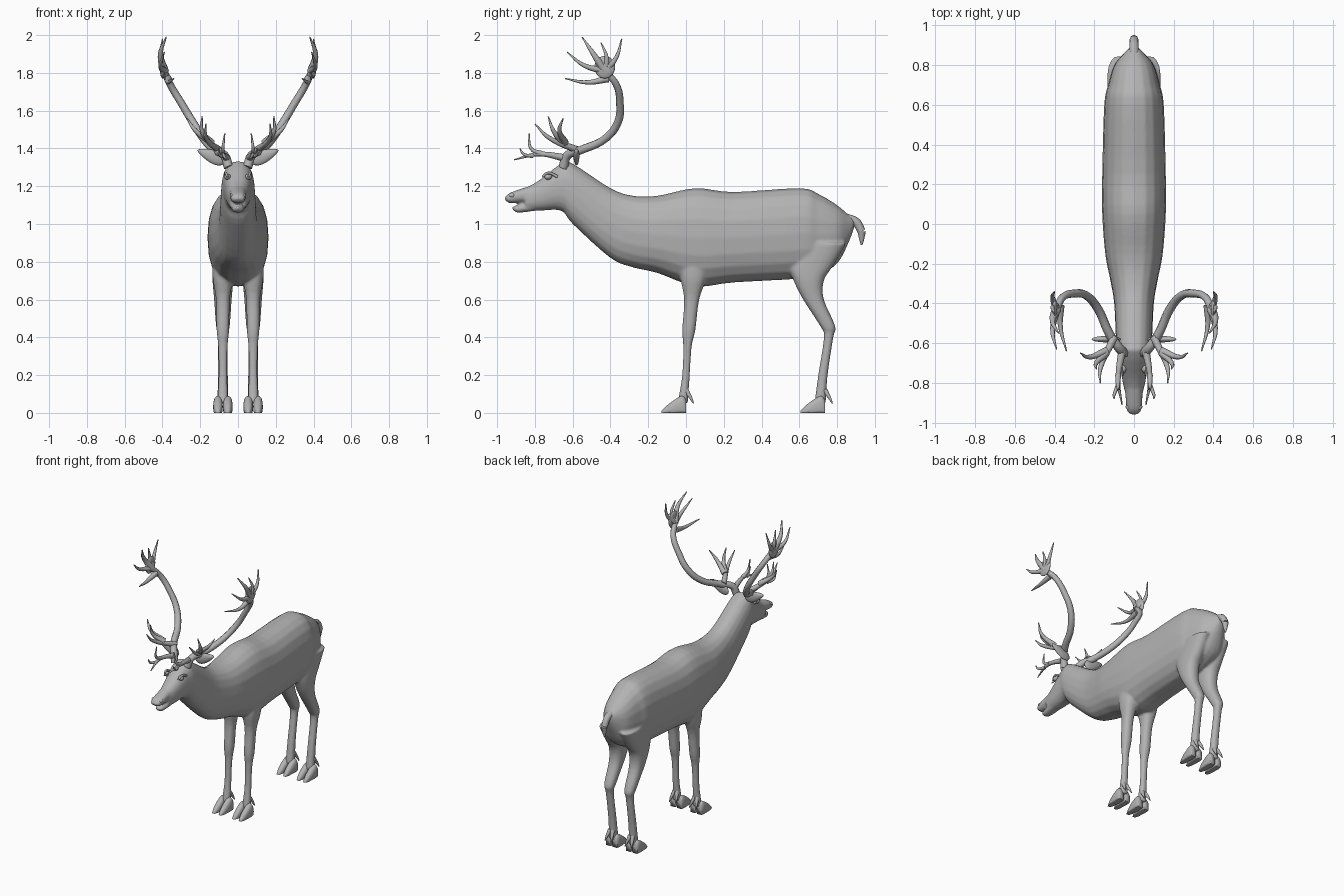
import bpy, bmesh, math
from mathutils import Matrix

if "Cube" in bpy.data.objects:
    bpy.data.objects.remove(bpy.data.objects["Cube"])

grey = bpy.data.materials.new("warm_grey")
grey.use_nodes = True
grey.diffuse_color = (.45, .45, .45, 1)
shader = grey.node_tree.nodes["Principled BSDF"]
shader.inputs["Base Color"].default_value = grey.diffuse_color


def finish(name, bm):
    """Turn a bmesh into a smooth shaded object."""
    bmesh.ops.recalc_face_normals(bm, faces=bm.faces)
    for face in bm.faces:
        face.smooth = True
    mesh = bpy.data.meshes.new(name)
    bm.to_mesh(mesh)
    bm.free()
    mesh.materials.append(grey)
    obj = bpy.data.objects.new(name, mesh)
    bpy.context.collection.objects.link(obj)
    return obj


def smooth_rows(rows, steps=4):
    """Interpolate the rows of a cross-section list with a soft curve."""
    result = []
    for i in range(len(rows) - 1):
        before, start, end = rows[max(i - 1, 0)], rows[i], rows[i + 1]
        after = rows[min(i + 2, len(rows) - 1)]
        for k in range(steps):
            t = k / steps
            ease = t * t * (3 - 2 * t)
            leave, arrive = t * (1 - t) ** 2 / 2, t * t * (t - 1) / 2
            result.append([b + (c - b) * ease + (c - a) * leave + (d - b) * arrive
                           for a, b, c, d in zip(before, start, end, after)])
    return result + [rows[-1]]


def soft(value):
    """Make the oval cross-sections slightly square."""
    return math.copysign(abs(value) ** .85, value)


def loft(bm, axis, rows, centre=0, sides=20):
    """Skin ovals along y or z; rows are (position, low, high, half width)."""
    rings = []
    for position, low, high, width in smooth_rows(rows):
        ring = []
        for k in range(sides):
            angle = math.tau * k / sides
            x = centre + width * soft(math.cos(angle))
            v = (low + high) / 2 + (high - low) / 2 * soft(math.sin(angle))
            point = (x, position, max(v, 0)) if axis == "y" else (x, v, position)
            ring.append(bm.verts.new(point))
        rings.append(ring)
    for ring, following in zip(rings, rings[1:]):
        for k in range(sides):
            n = (k + 1) % sides
            bm.faces.new((ring[k], ring[n], following[n], following[k]))
    bm.faces.new(rings[0])
    bm.faces.new(rings[-1])


def tubes(name, branches, side=1):
    """Round branches; each is (start radius, end radius, points)."""
    curve = bpy.data.curves.new(name, "CURVE")
    curve.dimensions = "3D"
    curve.bevel_depth = 1
    curve.bevel_resolution = 2
    curve.resolution_u = 6
    curve.use_fill_caps = True
    for thick, thin, points in branches:
        spline = curve.splines.new("BEZIER")
        last = len(points) - 1
        spline.bezier_points.add(last)
        for i, (x, y, z) in enumerate(points):
            knot = spline.bezier_points[i]
            knot.co = (x * side, y, z)
            knot.radius = thick + (thin - thick) * i / last
            knot.handle_left_type = knot.handle_right_type = "AUTO"
    curve.materials.append(grey)
    obj = bpy.data.objects.new(name, curve)
    bpy.context.collection.objects.link(obj)
    bpy.ops.object.select_all(action="DESELECT")
    obj.select_set(True)
    bpy.context.view_layer.objects.active = obj
    bpy.ops.object.convert(target="MESH")
    bpy.ops.object.shade_smooth()


def blob(name, location, size, tilt=0, taper=0):
    """Stretched ball, optionally narrowing along x."""
    bm = bmesh.new()
    bmesh.ops.create_uvsphere(bm, u_segments=16, v_segments=10, radius=1)
    for vert in bm.verts:
        vert.co.z *= 1 - taper * vert.co.x
    place = Matrix.Translation(location) @ Matrix.Rotation(tilt, 4, "Y")
    bmesh.ops.transform(bm, verts=bm.verts, matrix=place @ Matrix.Diagonal((*size, 1)))
    finish(name, bm)


# Torso, neck and head
skin = bmesh.new()
loft(skin, "y", [
    (.89, .98, 1.03, .02), (.86, .9, 1.05, .05), (.8, .79, 1.1, .1), (.7, .73, 1.16, .13),
    (.6, .71, 1.19, .15), (.25, .69, 1.17, .16), (.05, .67, 1.19, .16), (-.15, .74, 1.15, .145),
    (-.28, .77, 1.15, .12), (-.4, .82, 1.19, .1), (-.6, 1, 1.32, .09), (-.66, 1.07, 1.32, .08),
    (-.78, 1.07, 1.23, .06), (-.85, 1.07, 1.19, .045)])

# Upper muzzle and lower jaw, with the mouth gap between them
loft(skin, "y", [(-.8, 1.12, 1.21, .045), (-.92, 1.11, 1.17, .04),
                 (-.95, 1.12, 1.15, .03), (-.96, 1.13, 1.14, .01)])
loft(skin, "y", [(-.8, 1.07, 1.12, .04), (-.89, 1.06, 1.1, .03), (-.92, 1.08, 1.09, .015)])

# Legs: height, front edge, back edge
LEG_X = .08
front_leg = [(.85, -.03, .12), (.72, -.03, .11), (.6, -.01, .07), (.44, -.02, .05),
             (.35, -.015, .03), (.2, -.02, .02), (.05, -.045, .01)]
hind_leg = [(.9, .6, .85), (.78, .55, .78), (.7, .57, .73), (.6, .62, .73), (.46, .71, .79),
            (.4, .73, .78), (.2, .7, .75), (.05, .68, .74)]
for side in (1, -1):
    for leg in (front_leg, hind_leg):
        rows = [(z, fore, aft, min(.055, .01 + (aft - fore) / 3)) for z, fore, aft in leg]
        loft(skin, "z", rows, LEG_X * side)

# Merge everything above into one continuous skin
body = finish("body", skin)
merge = body.modifiers.new("merge", "REMESH")
merge.mode = "VOXEL"
merge.voxel_size = .008
merge.use_smooth_shade = True
soften = body.modifiers.new("soften", "SMOOTH")
soften.iterations = 5

# Tail
tubes("tail", [(.025, .022, [(0, .85, 1.03), (0, .9, 1.01), (0, .93, .96)]),
               (.022, .005, [(0, .93, .96), (0, .93, .92), (0, .93, .89)])])

# Antler branches: main beam, then the tines growing from the palm
palm = (.39, -.43, 1.81)
TIP = .003
antler = [
    (.025, .018, [(.05, -.65, 1.3), (.07, -.63, 1.36), (.12, -.56, 1.39), (.18, -.43, 1.45),
                  (.24, -.36, 1.54), (.3, -.35, 1.64), (.36, -.37, 1.74), palm]),
    (.025, TIP, [palm, (.41, -.49, 1.9), (.38, -.55, 1.99)]),
    (.02, TIP, [palm, (.41, -.42, 1.88), (.4, -.45, 1.96)]),
    (.02, TIP, [palm, (.41, -.37, 1.88), (.4, -.34, 1.98)]),
    (.02, TIP, [palm, (.41, -.54, 1.84), (.39, -.63, 1.91)]),
    (.02, TIP, [(.37, -.41, 1.77), (.37, -.52, 1.75), (.34, -.64, 1.77)]),
    # Brow tines
    (.02, TIP, [(.06, -.64, 1.35), (.08, -.78, 1.37), (.06, -.91, 1.34)]),
    (.015, TIP, [(.08, -.76, 1.37), (.08, -.82, 1.4), (.07, -.83, 1.48)]),
    (.012, TIP, [(.08, -.81, 1.36), (.1, -.86, 1.37), (.1, -.88, 1.4)]),
    # Second tines
    (.02, TIP, [(.1, -.57, 1.39), (.17, -.73, 1.46), (.17, -.8, 1.53)]),
    (.02, TIP, [(.14, -.65, 1.43), (.19, -.7, 1.49), (.19, -.73, 1.57)]),
    (.02, TIP, [(.14, -.64, 1.43), (.23, -.67, 1.5), (.27, -.65, 1.56)]),
]

# One half hoof: position, underside, top, half width
toe_rows = [(-.13, -.02, .01, .01), (-.1, -.02, .04, .02), (-.06, -.02, .07, .025),
            (-.02, -.02, .09, .025), (0, -.02, .07, .02)]

for side, label in ((1, "left"), (-1, "right")):
    tubes(label + "_antler", antler, side)
    blob(label + "_antler_palm", (.4 * side, -.43, 1.83), (.014, .055, .06))
    blob(label + "_ear", (.14 * side, -.58, 1.36), (.08, .016, .034), -.4 * side, .4 * side)
    blob(label + "_eye", (.056 * side, -.73, 1.25), (.018, .02, .016))
    blob(label + "_nostril", (.028 * side, -.92, 1.15), (.014, .016, .012))
    tubes(label + "_brow", [(.006, .008, [(.055, -.76, 1.25), (.065, -.73, 1.27),
                                          (.066, -.68, 1.25)])], side)

    # Split hooves with dewclaws behind
    for place, shift in (("front", 0), ("hind", .735)):
        hoof = bmesh.new()
        claws = []
        for toe in (-1, 1):
            rows = [(y + shift, low, high, width) for y, low, high, width in toe_rows]
            loft(hoof, "y", rows, (LEG_X + toe * .026) * side)
            claws.append((.015, TIP, [(LEG_X + toe * .01, shift, .12),
                                      (LEG_X + toe * .02, shift + .025, .08),
                                      (LEG_X + toe * .025, shift + .04, .05)]))
        finish(f"{label}_{place}_hoof", hoof)
        tubes(f"{label}_{place}_dewclaws", claws, side)
